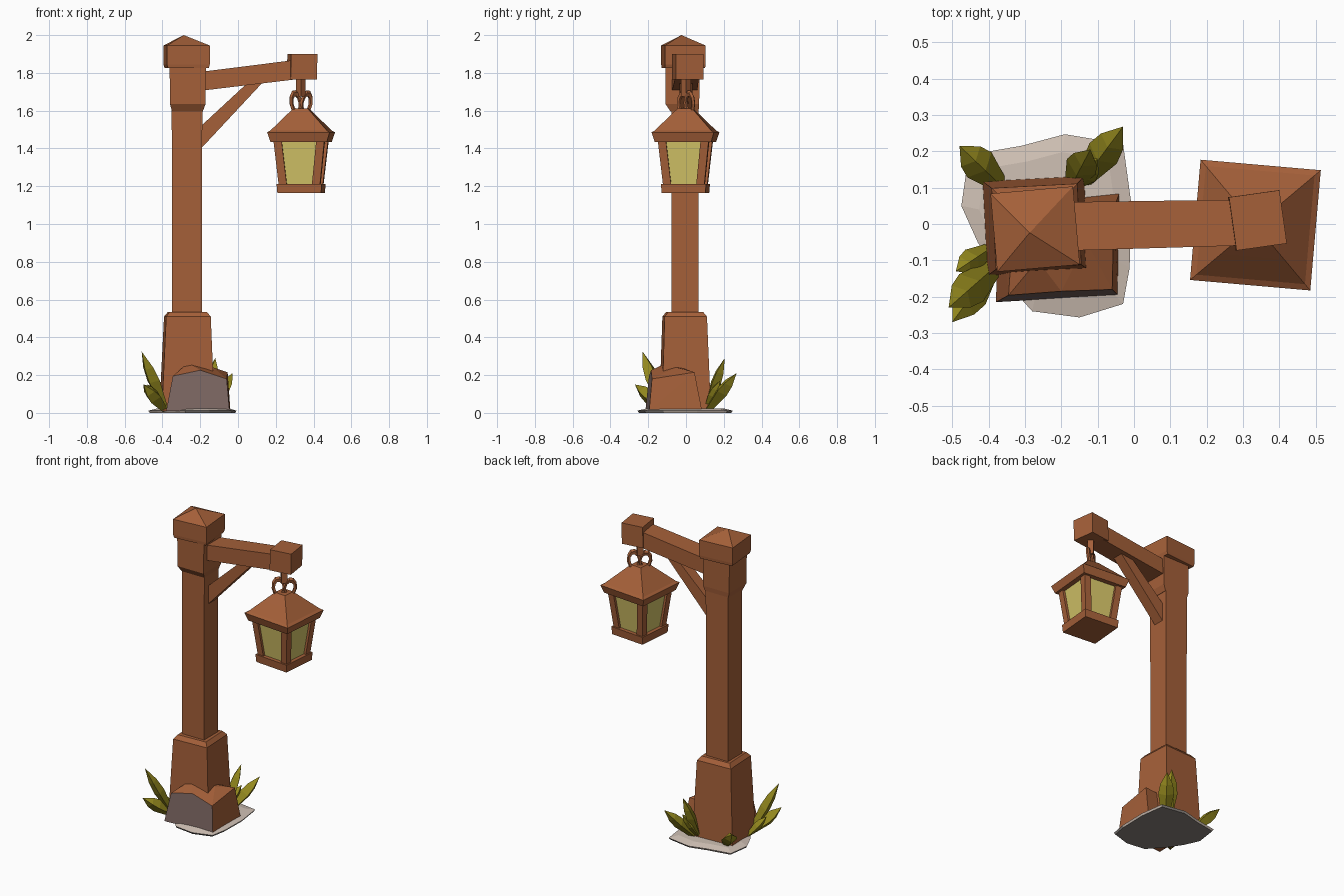
import bpy, bmesh, math
from mathutils import Vector, Matrix

if "Cube" in bpy.data.objects:
    bpy.data.objects.remove(bpy.data.objects["Cube"])


def material(name, r, g, b):
    lin = [((c / 255 + 0.055) / 1.055) ** 2.4 for c in (r, g, b)]
    m = bpy.data.materials.new(name)
    m.diffuse_color = (*lin, 1)
    m.use_nodes = True
    m.node_tree.nodes["Principled BSDF"].inputs["Base Color"].default_value = m.diffuse_color
    return m


WOOD = material("brown wood", 165, 96, 57)
GLASS = material("pale yellow glass", 212, 196, 104)
LEAF = material("olive leaf", 148, 137, 30)
STONE = material("pale stone", 208, 193, 181)
UNDER = material("grey underside", 135, 129, 124)
ROCK = material("mauve grey rock", 126, 104, 99)


def finish(name, bm, *mats):
    bmesh.ops.recalc_face_normals(bm, faces=bm.faces)
    me = bpy.data.meshes.new(name)
    bm.to_mesh(me)
    bm.free()
    for m in mats:
        me.materials.append(m)
    ob = bpy.data.objects.new(name, me)
    bpy.context.collection.objects.link(ob)
    return ob


def rect(cx, cy, hx, hy, z, deg=0):
    """Turned rectangle at height z."""
    turn = Matrix.Rotation(math.radians(deg), 3, 'Z')
    return [Vector((cx, cy, z)) + turn @ Vector((sx * hx, sy * hy, 0))
            for sx, sy in ((-1, -1), (1, -1), (1, 1), (-1, 1))]


def loft(name, rings, mat, tip=None):
    """Skin a stack of rings, with flat ends or a pointed tip."""
    bm = bmesh.new()
    vs = [[bm.verts.new(p) for p in r] for r in rings]
    n = len(rings[0])
    for a, b in zip(vs, vs[1:]):
        for i in range(n):
            j = (i + 1) % n
            bm.faces.new((a[i], a[j], b[j], b[i]))
    bm.faces.new(vs[0])
    if tip:
        t = bm.verts.new(tip)
        for i in range(n):
            bm.faces.new((vs[-1][i], vs[-1][(i + 1) % n], t))
    else:
        bm.faces.new(vs[-1])
    return finish(name, bm, mat)


# Post: flared foot, shaft, thicker head and pyramid cap
loft("post_foot", [rect(-.27, -.005, .14, .13, .01, 3), rect(-.268, -.007, .118, .112, .51, 3),
                   rect(-.268, -.007, .098, .092, .535, 3)], WOOD)
loft("post_shaft", [rect(-.27, -.005, .079, .072, .5), rect(-.27, -.005, .081, .072, 1.65)], WOOD)
loft("post_head", [rect(-.268, -.008, .081, .074, 1.595), rect(-.266, -.019, .094, .089, 1.635),
                   rect(-.266, -.019, .096, .09, 1.84)], WOOD)
loft("post_cap", [rect(-.272, -.014, .108, .106, 1.825, 5), rect(-.272, -.014, .114, .108, 1.845, 5),
                  rect(-.272, -.014, .114, .108, 1.945, 5)], WOOD, tip=(-.287, -.024, 2.0))


def beam_ring(x, y, half, z0, z1):
    return [Vector((x, y - half, z0)), Vector((x, y + half, z0)),
            Vector((x, y + half, z1)), Vector((x, y - half, z1))]


# Arm, its end block and the diagonal brace
loft("arm", [beam_ring(-.2, -.007, .067, 1.705, 1.805), beam_ring(.3, .004, .063, 1.765, 1.868)], WOOD)
loft("arm_end_block", [rect(.338, .01, .07, .074, 1.765, 8), rect(.341, .01, .07, .074, 1.9, 8)], WOOD)
loft("brace", [[Vector((x, y, z)) for x, z in ((-.2, 1.395), (.15, 1.77), (.07, 1.765), (-.2, 1.515))]
               for y in (-.035, .035)], WOOD)

# Hook and chain links
loft("hook", [rect(.333, 0, .018, .018, 1.675, 45), rect(.333, 0, .018, .018, 1.78, 45)], WOOD)
for side in (-1, 1):
    bpy.ops.mesh.primitive_torus_add(major_segments=10, minor_segments=5,
                                     major_radius=.032, minor_radius=.011)
    link = bpy.context.object
    link.name = "chain_link_left" if side < 0 else "chain_link_right"
    link.data.transform(Matrix.Translation((.334 + side * .027, side * .018, 1.64))
                        @ Matrix.Rotation(side * math.radians(9), 4, 'Y')
                        @ Matrix.Rotation(math.radians(40), 4, 'Z')
                        @ Matrix.Diagonal((1, 1, 1.65, 1))
                        @ Matrix.Rotation(math.pi / 2, 4, 'X'))
    link.data.materials.append(WOOD)

# Lantern, turned slightly on its chain
LX, LY, TURN = .334, -.003, -5


def lantern_ring(half, z):
    return rect(LX, LY, half, half, z, TURN)


loft("lantern_roof", [lantern_ring(.15, 1.435), lantern_ring(.166, 1.485), lantern_ring(.15, 1.495),
                      lantern_ring(.088, 1.56), lantern_ring(.038, 1.612)], WOOD)
loft("lantern_glass", [lantern_ring(.094, 1.2), lantern_ring(.12, 1.445)], GLASS)
loft("lantern_base", [lantern_ring(.116, 1.163), lantern_ring(.12, 1.213)], WOOD)
turn = Matrix.Rotation(math.radians(TURN), 3, 'Z')
for i, (sx, sy) in enumerate(((-1, -1), (1, -1), (1, 1), (-1, 1))):
    rings = []
    for out, z in ((.088, 1.205), (.114, 1.445)):
        c = turn @ Vector((sx * out, sy * out, 0))
        rings.append(rect(LX + c.x, LY + c.y, .0215, .0215, z, TURN))
    loft(f"lantern_corner_post_{i + 1}", rings, WOOD)

# Stone slab at the foot, darker underneath
outline = [(-.475, .05), (-.455, .19), (-.31, .215), (-.19, .247), (-.03, .22), (-.008, .06),
           (-.012, -.12), (-.03, -.22), (-.15, -.257), (-.28, -.24), (-.37, -.14), (-.43, -.05)]
mid = Vector((-.23, 0, 0))
slab = loft("stone_slab",
            [[Vector((x, y, z)).lerp(mid + Vector((0, 0, z)), k) for x, y in outline]
             for k, z in ((.03, 0), (0, .012), (.2, .024))], STONE)
slab.data.materials.append(UNDER)
for f in slab.data.polygons:
    f.material_index = 1 if f.normal.z < -.5 else 0

# Faceted rock with a mauve front face
bm = bmesh.new()
for p in ((-.38, -.215, .01), (-.045, -.195, .01), (-.345, -.196, .195), (-.2, -.185, .226),
          (-.06, -.18, .18), (-.265, -.1, .265), (-.13, -.05, .24), (-.055, .045, .215),
          (-.04, .085, .01), (-.37, .05, .01), (-.33, .03, .2)):
    bm.verts.new(p)
bmesh.ops.convex_hull(bm, input=bm.verts)
rock = finish("rock", bm, WOOD, ROCK)
for f in rock.data.polygons:
    f.material_index = 1 if f.normal.y < -.75 else 0


def leaf(name, root, tip, width, thick):
    """Pointed four-sided blade from root to tip."""
    a, b = Vector(root), Vector(tip)
    d = (b - a).normalized()
    side = d.cross(Vector((0, 0, 1))).normalized()
    up = side.cross(d)
    rings = []
    for t, k in ((0, .5), (.5, 1), (.72, .8)):
        c = a.lerp(b, t)
        rings.append([c + side * width * k, c + up * thick * k,
                      c - side * width * k, c - up * thick * k])
    loft(name, rings, LEAF, tip=b)


# Leaf tufts around the foot
leaf("leaf_front_tall", (-.385, -.12, .02), (-.51, -.23, .325), .05, .032)
leaf("leaf_front_low", (-.39, -.12, .02), (-.5, -.27, .15), .045, .04)
leaf("leaf_front_small", (-.4, -.07, .02), (-.49, -.13, .14), .035, .025)
leaf("leaf_back_tall", (-.17, .11, .02), (-.12, .205, .29), .045, .03)
leaf("leaf_back_low", (-.14, .12, .02), (-.03, .268, .21), .047, .035)
leaf("leaf_back_small", (-.17, .11, .02), (-.1, .18, .17), .04, .03)
leaf("leaf_left_low", (-.37, .11, .02), (-.48, .215, .15), .048, .035)
